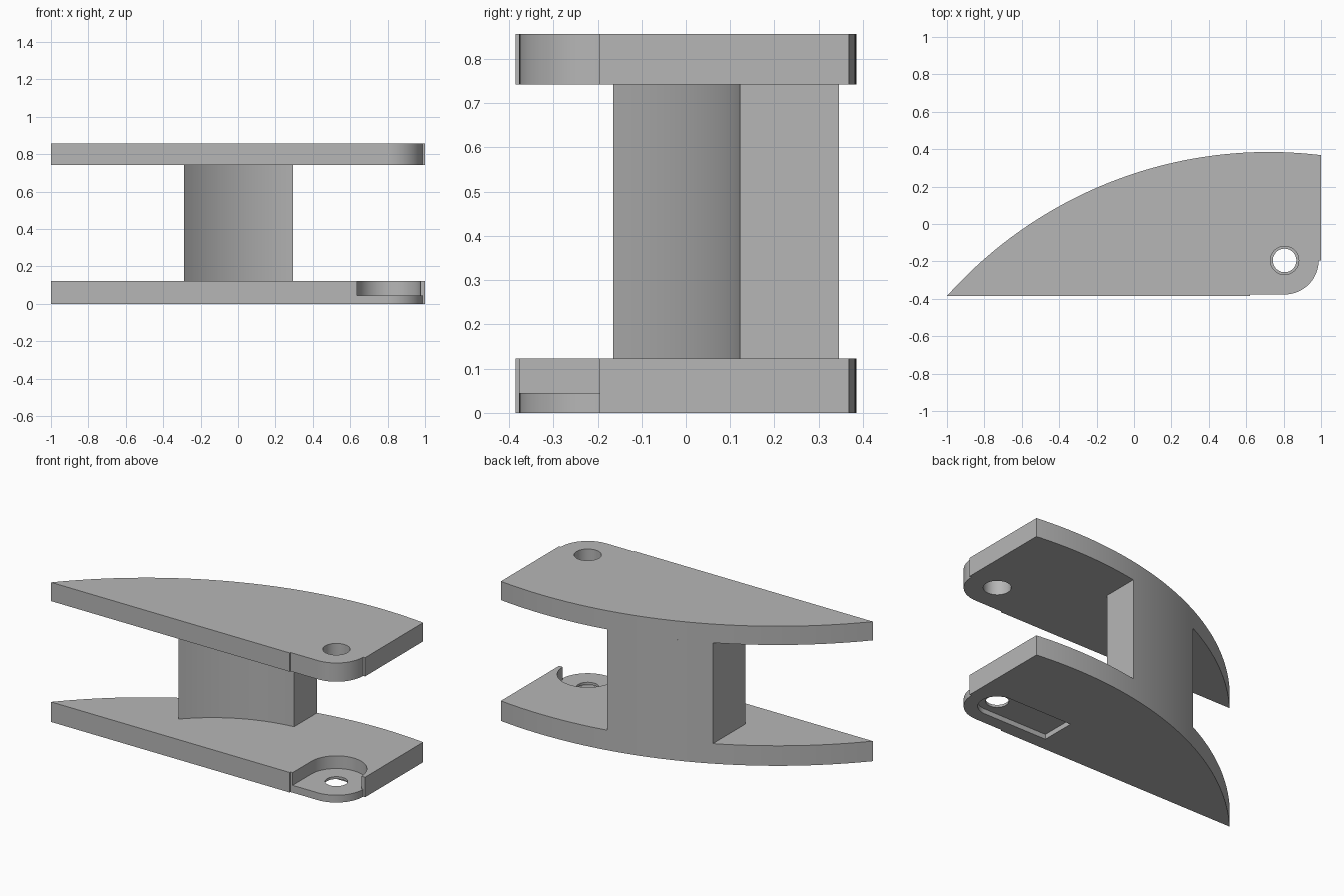
import bpy, bmesh
from math import sin, cos, pi, asin, hypot, radians, sqrt

if "Cube" in bpy.data.objects:
    bpy.data.objects.remove(bpy.data.objects["Cube"], do_unlink=True)

grey = bpy.data.materials.new("plain grey")
grey.use_nodes = True
grey.diffuse_color = (0.47, 0.47, 0.47, 1)
grey.node_tree.nodes["Principled BSDF"].inputs["Base Color"].default_value = grey.diffuse_color

# Shared dimensions
PIVOT = (0.805, -0.195)
LOWER_TOP, UPPER_BASE, UPPER_TOP = 0.123, 0.742, 0.857
BACK_X, BACK_TOP, BACK_R = 0.72, 0.385, 2.306


def back_curve(x0, x1, steps):
    """Points on the large curved back edge."""
    xs = [x0 + (x1 - x0) * i / steps for i in range(steps + 1)]
    return [(x, BACK_TOP - BACK_R + sqrt(BACK_R ** 2 - (x - BACK_X) ** 2)) for x in xs]


def arc(centre, r, a0, a1, steps):
    """Points on a circular arc, angles in degrees."""
    angles = [radians(a0 + (a1 - a0) * i / steps) for i in range(steps + 1)]
    return [(centre[0] + r * cos(a), centre[1] + r * sin(a)) for a in angles]


def bowed(p, q, sag, steps):
    """Points from p to q, bowed to the left by sag."""
    dx, dy = q[0] - p[0], q[1] - p[1]
    length = hypot(dx, dy)
    r = length ** 2 / (8 * sag) + sag / 2
    half = asin(length / (2 * r))
    pts = []
    for i in range(steps + 1):
        a = half * (2 * i / steps - 1)
        t, h = 0.5 + r * sin(a) / length, r * (cos(a) - cos(half)) / length
        pts.append((p[0] + dx * t - dy * h, p[1] + dy * t + dx * h))
    return pts


def prism(name, outline, z0, z1):
    """Extrude an outline from z0 to z1."""
    bm = bmesh.new()
    face = bm.faces.new([bm.verts.new((x, y, z0)) for x, y in outline])
    top = bmesh.ops.extrude_face_region(bm, geom=[face])["geom"]
    bmesh.ops.translate(bm, vec=(0, 0, z1 - z0),
                        verts=[v for v in top if isinstance(v, bmesh.types.BMVert)])
    bmesh.ops.recalc_face_normals(bm, faces=bm.faces)
    mesh = bpy.data.meshes.new(name)
    bm.to_mesh(mesh)
    bm.free()
    mesh.materials.append(grey)
    obj = bpy.data.objects.new(name, mesh)
    bpy.context.collection.objects.link(obj)
    return obj


def select(obj):
    bpy.ops.object.select_all(action="DESELECT")
    obj.select_set(True)
    bpy.context.view_layer.objects.active = obj


def cut(obj, outline, z0, z1):
    """Cut a prism out of an object."""
    cutter = prism("cutter", outline, z0, z1)
    cutter.hide_render = True
    select(obj)
    mod = obj.modifiers.new("cut", "BOOLEAN")
    mod.operation, mod.solver, mod.object = "DIFFERENCE", "EXACT", cutter
    bpy.ops.object.modifier_apply(modifier=mod.name)
    bpy.data.objects.remove(cutter, do_unlink=True)


def hole(r):
    return arc(PIVOT, r, 0, 360 - 360 / 48, 47)


# Plates: straight front, rounded pivot corner set slightly in, curved back
corner = arc(PIVOT, 0.182, -90, 0, 20)
plate = ([(-1, -0.385), (0.62, -0.385), (0.62, corner[0][1])] + corner
         + [(1, PIVOT[1])] + back_curve(1, -1, 64)[:-1])
lower_plate = prism("lower_plate", plate, 0, LOWER_TOP)
upper_plate = prism("upper_plate", plate, UPPER_BASE, UPPER_TOP)

# Pivot hole through the upper plate
cut(upper_plate, hole(0.076), UPPER_BASE - 0.1, UPPER_TOP + 0.1)

# Open pocket on top of the lower plate
pocket = [(0.635, -0.5), (1.1, -0.5), (1.1, PIVOT[1])] + arc(PIVOT, 0.17, 0, 180, 32)
cut(lower_plate, pocket, 0.045, 0.3)

# Shallow round-ended slot underneath, and the smaller pivot hole
slot = [(0.375, PIVOT[1] + 0.106), (0.375, PIVOT[1] - 0.106)] + arc(PIVOT, 0.106, -90, 90, 32)
cut(lower_plate, slot, -0.1, 0.03)
cut(lower_plate, hole(0.063), -0.2, 0.2)

# Pillar: back flush with the plates, hollowed front
front = bowed((-0.29, -0.165), (0.295, 0.122), 0.06, 24)
pillar = prism("pillar", front + back_curve(0.295, -0.29, 24), LOWER_TOP, UPPER_BASE)

for part in (lower_plate, upper_plate, pillar):
    select(part)
    bpy.ops.object.shade_smooth_by_angle(angle=radians(30))
